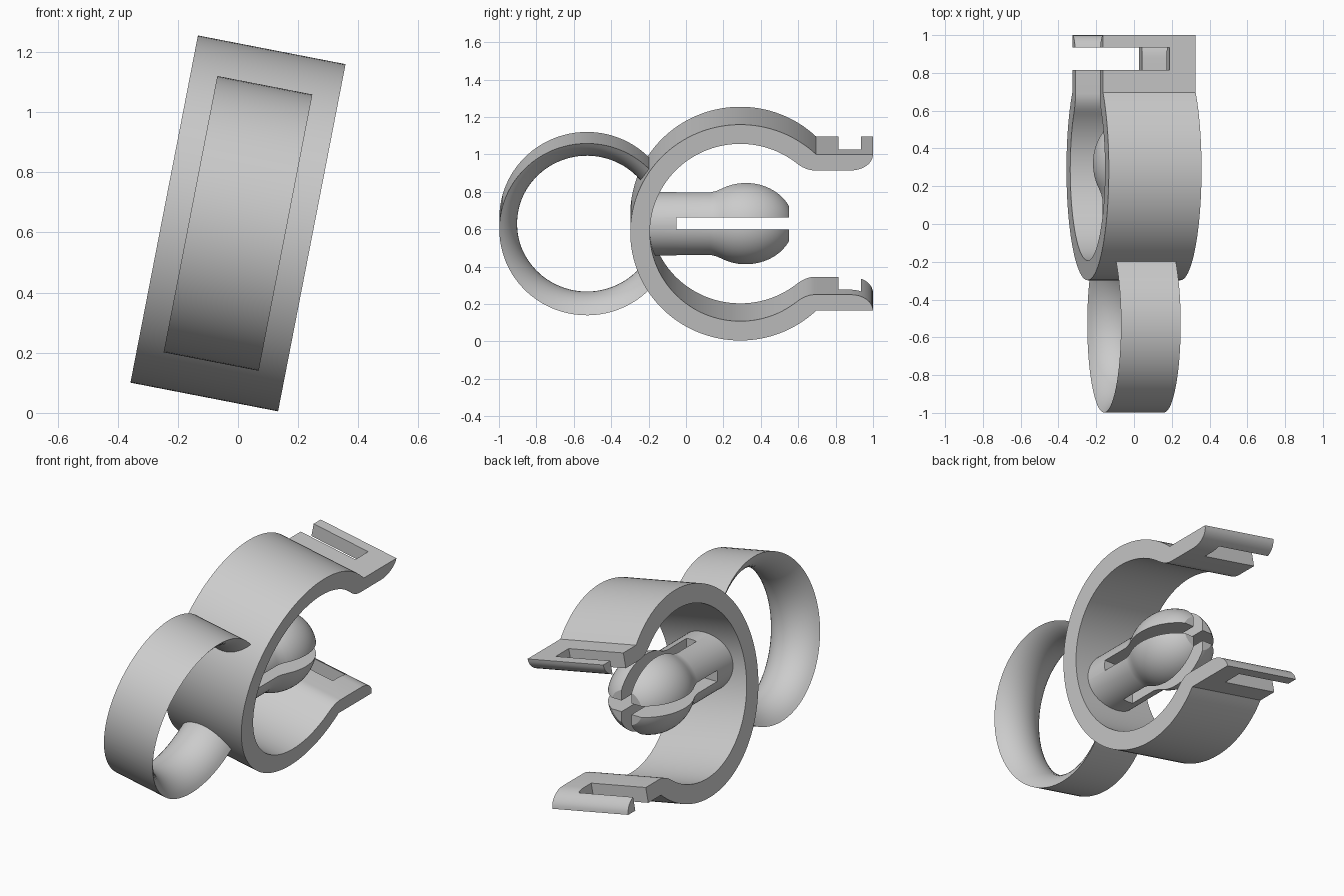
import bpy, bmesh
from math import sin, cos, pi, radians, sqrt, acos, asin

if "Cube" in bpy.data.objects:
    bpy.data.objects.remove(bpy.data.objects["Cube"], do_unlink=True)

TILT = radians(11)
MID_Z = 0.63

grey = bpy.data.materials.new("light_grey")
grey.use_nodes = True
grey.diffuse_color = (0.6, 0.6, 0.6, 1)
grey.node_tree.nodes["Principled BSDF"].inputs["Base Color"].default_value = (0.6, 0.6, 0.6, 1)


def loft(name, sections, tilt):
    """Skin a row of matching closed loops and cap both ends."""
    bm = bmesh.new()
    loops = [[bm.verts.new(p) for p in s] for s in sections]
    n = len(loops[0])
    for a, b in zip(loops, loops[1:]):
        for i in range(n):
            j = (i + 1) % n
            bm.faces.new((a[i], a[j], b[j], b[i]))
    bm.faces.new(loops[0][::-1])
    bm.faces.new(loops[-1])
    bmesh.ops.recalc_face_normals(bm, faces=bm.faces)
    mesh = bpy.data.meshes.new(name)
    bm.to_mesh(mesh)
    bm.free()
    mesh.materials.append(grey)
    obj = bpy.data.objects.new(name, mesh)
    bpy.context.collection.objects.link(obj)
    obj.location.z = MID_Z
    obj.rotation_euler.y = tilt
    return obj


def cut(obj, x, y, z, tilt):
    """Cut a box, given by its x, y and z ranges, out of an object."""
    ends = [[(px, y[0], z[0]), (px, y[1], z[0]), (px, y[1], z[1]), (px, y[0], z[1])] for px in x]
    cutter = loft("slot_cutter", ends, tilt)
    cutter.hide_render = True
    mod = obj.modifiers.new("slot", 'BOOLEAN')
    mod.operation = 'DIFFERENCE'
    mod.solver = 'EXACT'
    mod.object = cutter
    bpy.context.view_layer.update()
    bpy.context.view_layer.objects.active = obj
    bpy.ops.object.modifier_apply(modifier=mod.name)
    bpy.data.objects.remove(cutter, do_unlink=True)


def smooth(obj):
    bpy.ops.object.select_all(action='DESELECT')
    obj.select_set(True)
    bpy.context.view_layer.objects.active = obj
    bpy.ops.object.shade_smooth_by_angle(angle=radians(30))


def arc(cy, r, start, end, steps):
    return [(cy + r * cos(start + (end - start) * i / steps),
             r * sin(start + (end - start) * i / steps)) for i in range(steps + 1)]


# Open clip: upper half outline, mirrored to the lower half, extruded sideways
CY, R_OUT, R_IN, ARM_TOP, ARM_LOW = 0.29, 0.588, 0.483, 0.425, 0.338
outer = arc(CY, R_OUT, pi, asin(ARM_TOP / R_OUT), 48)
tip = [(0.88 + 0.12 * sin(t * pi / 16), ARM_TOP - (ARM_TOP - ARM_LOW) * cos(t * pi / 16))
       for t in range(8, -1, -1)]
tip = [(y, ARM_TOP + ARM_LOW - z) for y, z in tip]
tip = [(0.88 + 0.12 * cos(t * pi / 16), ARM_TOP - (ARM_TOP - ARM_LOW) * sin(t * pi / 16))
       for t in range(9)]
inner = arc(CY, R_IN, acos(0.30 / R_IN), pi, 48)
p0, p1, p2 = (0.69, ARM_LOW), (0.64, ARM_LOW), inner[0]
flare = [tuple((1 - t) ** 2 * a + 2 * t * (1 - t) * b + t * t * c for a, b, c in zip(p0, p1, p2))
         for t in (i / 6 for i in range(6))]
half = outer + tip + flare + inner
outline = half + [(y, -z) for y, z in half[-2:0:-1]]
clip = loft("clip_body", [[(x, y, z) for y, z in outline] for x in (-0.25, 0.25)], TILT)

# Slots through both arms, open at one side
cut(clip, (-0.4, 0.11), (0.815, 0.935), (-0.7, 0.7), TILT)
smooth(clip)

# Finger ring: flat outside, bulging inside, ending within the clip wall
RY, RING_R, HALF_W, BULGE = -0.53, 0.468, 0.161, 0.095
bulge_r = (HALF_W ** 2 + BULGE ** 2) / (2 * BULGE)
span = asin(HALF_W / bulge_r)
profile = []
for i in range(17):
    a = span * (i / 8 - 1)
    profile.append((bulge_r * sin(a), RING_R - BULGE + bulge_r * (1 - cos(a))))
angles = [radians(38 + (360 - 76) * i / 72) for i in range(73)]
ring = loft("finger_ring", [[(x, RY + r * cos(a), r * sin(a)) for x, r in profile] for a in angles], TILT)
smooth(ring)

# Plug: round stem growing into an egg-shaped head with a flat end
HEAD_Y, HEAD_LEN, HEAD_R = 0.32, 0.258, 0.22
stations = [(-0.24, 0.17), (0.13, 0.17), (0.16, 0.177)]
for i in range(19):
    y = 0.185 + (0.55 - 0.185) * sin(i / 18 * pi / 2)
    stations.append((y, HEAD_R * sqrt(1 - ((y - HEAD_Y) / HEAD_LEN) ** 2)))
plug = loft("split_plug", [[(r * cos(k * pi / 32), y, r * sin(k * pi / 32)) for k in range(64)]
                           for y, r in stations], 0)

# Crossed slots that split the plug into four fingers
cut(plug, (-0.4, 0.4), (-0.05, 0.7), (-0.0325, 0.0325), 0)
cut(plug, (-0.0325, 0.0325), (-0.05, 0.7), (-0.4, 0.4), 0)
smooth(plug)
